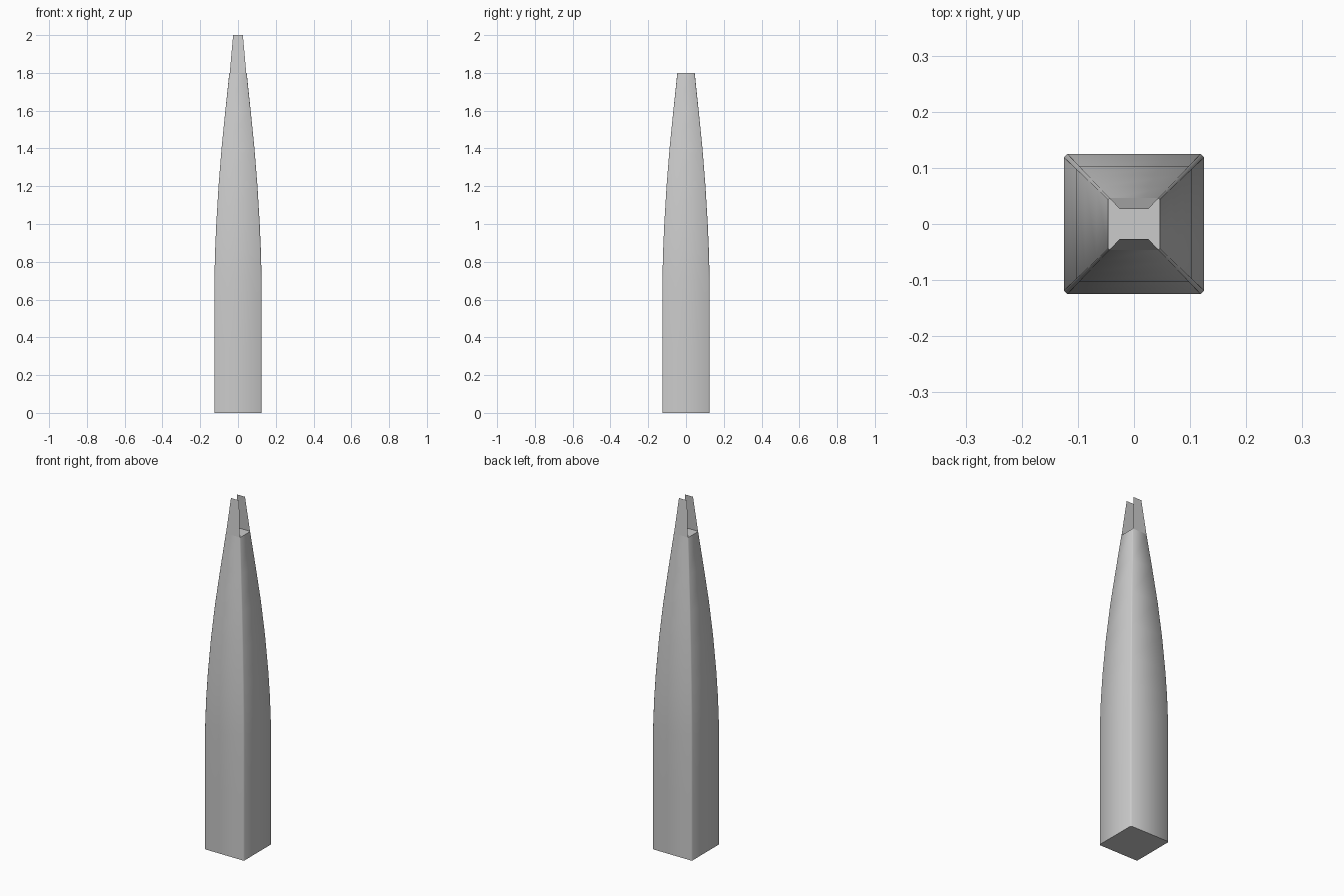
import bpy, bmesh

if "Cube" in bpy.data.objects:
    bpy.data.objects.remove(bpy.data.objects["Cube"])

# half-width of the tower at each height
PROFILE = [(0, .125), (.35, .125), (.7, .125), (.85, .1215), (1, .115), (1.2, .103),
           (1.4, .087), (1.6, .067), (1.8, .046), (2, .027)]
CHAMFER = 0.05  # corner cut as a share of the half-width


def section(bm, z, w):
    """Square ring with cut corners, starting on the front face."""
    a = w * (1 - CHAMFER)
    pts = [(-a, -w), (a, -w), (w, -a), (w, a), (a, w), (-a, w), (-w, a), (-w, -a)]
    return [bm.verts.new((x, y, z)) for x, y in pts]


bm = bmesh.new()
rings = [section(bm, z, w) for z, w in PROFILE]

# tapering body up to the roof; above it only front and back blades continue
for k, (lo, hi) in enumerate(zip(rings, rings[1:])):
    blades = k == len(rings) - 2
    for i in range(8):
        if blades and i not in (0, 4):
            continue
        j = (i + 1) % 8
        bm.faces.new((lo[i], lo[j], hi[j], hi[i]))

# base and recessed roof
bm.faces.new(rings[0][::-1])
bm.faces.new(rings[-2])
bmesh.ops.delete(bm, geom=[v for v in bm.verts if not v.link_faces], context='VERTS')

mesh = bpy.data.meshes.new("tower")
bm.to_mesh(mesh)
bm.free()
tower = bpy.data.objects.new("tower", mesh)
bpy.context.collection.objects.link(tower)

# soft shading around the narrow corners
bpy.context.view_layer.objects.active = tower
tower.select_set(True)
bpy.ops.object.shade_smooth_by_angle(angle=1.05)
